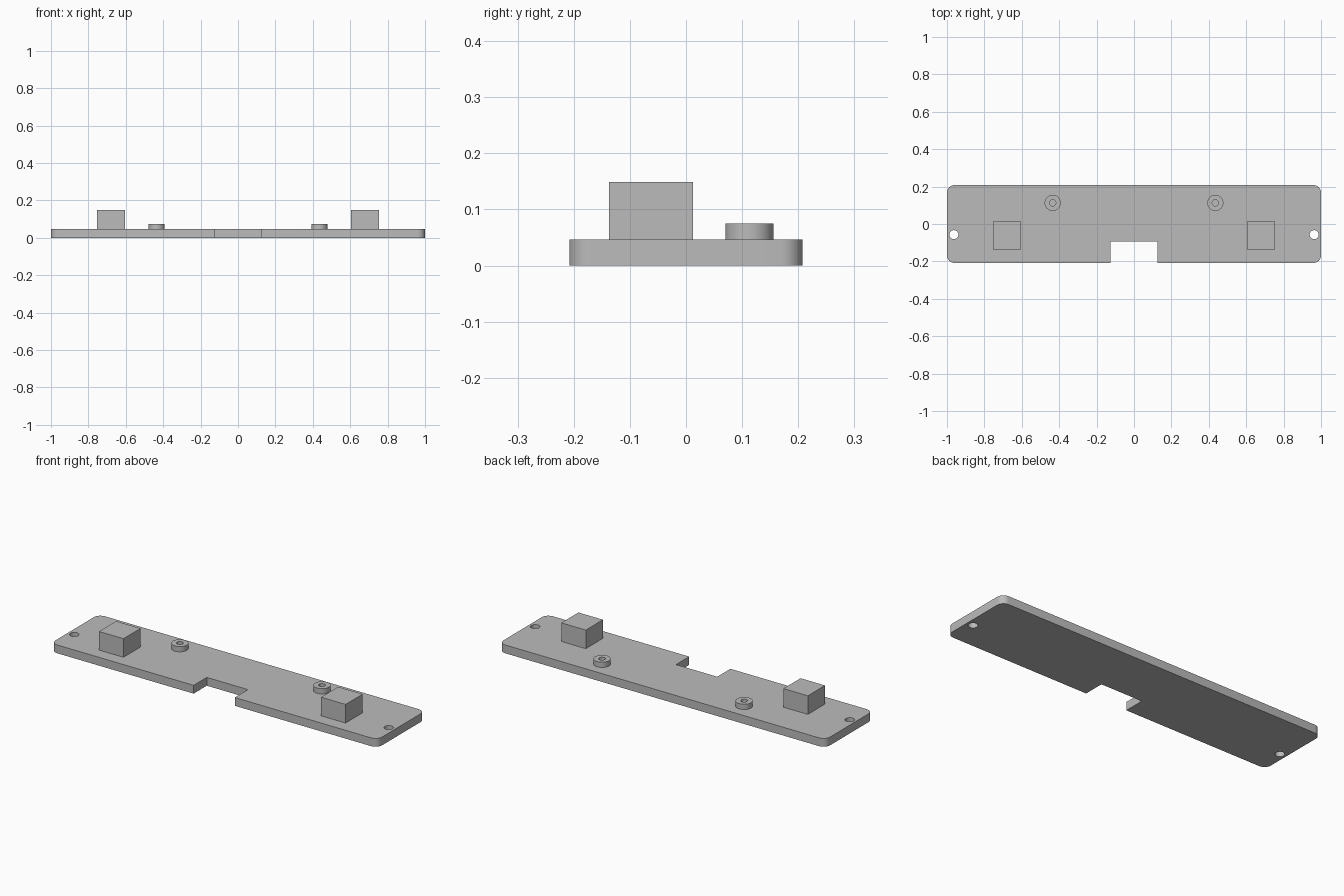
import bpy, bmesh
from math import cos, sin, pi

cube = bpy.data.objects.get("Cube")
if cube:
    bpy.data.objects.remove(cube, do_unlink=True)

GREY = (0.5, 0.5, 0.5, 1.0)
grey = bpy.data.materials.new("plain grey")
grey.use_nodes = True
grey.diffuse_color = GREY
grey.node_tree.nodes["Principled BSDF"].inputs["Base Color"].default_value = GREY


def arc(cx, cy, r, start=0.0, sweep=2 * pi, steps=32, closed=True):
    """Points on an arc; a closed circle leaves out the repeated end point."""
    count = steps if closed else steps + 1
    return [(cx + r * cos(start + sweep * i / steps),
             cy + r * sin(start + sweep * i / steps)) for i in range(count)]


def rectangle(cx, cy, size):
    h = size / 2
    return [(cx - h, cy - h), (cx + h, cy - h), (cx + h, cy + h), (cx - h, cy + h)]


def prism(name, loops, bottom, top):
    """Extrude an outline, with any further loops as holes."""
    bm = bmesh.new()
    edges = []
    for loop in loops:
        verts = [bm.verts.new((x, y, bottom)) for x, y in loop]
        edges += [bm.edges.new((v, verts[i - 1])) for i, v in enumerate(verts)]
    bmesh.ops.triangle_fill(bm, edges=edges, use_beauty=True, use_dissolve=False)
    result = bmesh.ops.extrude_face_region(bm, geom=bm.faces[:], use_keep_orig=True)
    moved = [g for g in result["geom"] if isinstance(g, bmesh.types.BMVert)]
    bmesh.ops.translate(bm, verts=moved, vec=(0, 0, top - bottom))
    bmesh.ops.recalc_face_normals(bm, faces=bm.faces[:])
    mesh = bpy.data.meshes.new(name)
    bm.to_mesh(mesh)
    bm.free()
    mesh.materials.append(grey)
    obj = bpy.data.objects.new(name, mesh)
    bpy.context.collection.objects.link(obj)
    bpy.ops.object.select_all(action="DESELECT")
    obj.select_set(True)
    bpy.context.view_layer.objects.active = obj
    bpy.ops.object.shade_smooth_by_angle(angle=pi / 6)
    return obj


# Base plate: rounded corners, front notch and a hole near each end
half_x, half_y, thick, corner = 1.0, 0.208, 0.046, 0.04
notch_x, notch_y = 0.126, -0.093
outline = [(-notch_x, -half_y), (-notch_x, notch_y), (notch_x, notch_y), (notch_x, -half_y)]
for i, (sx, sy) in enumerate([(1, -1), (1, 1), (-1, 1), (-1, -1)]):
    outline += arc(sx * (half_x - corner), sy * (half_y - corner), corner,
                   (i - 1) * pi / 2, pi / 2, 8, closed=False)
holes = [arc(side * 0.963, -0.057, 0.024) for side in (-1, 1)]
prism("base_plate", [outline] + holes, 0, thick)

# Mirrored pairs: square blocks and hollow round bosses
for side, label in ((1, "left"), (-1, "right")):
    prism(label + "_block", [rectangle(side * 0.68, -0.0625, 0.15)], thick, 0.149)
    x, y = side * 0.435, 0.113
    prism(label + "_boss", [arc(x, y, 0.043), arc(x, y, 0.017)], thick, 0.075)
